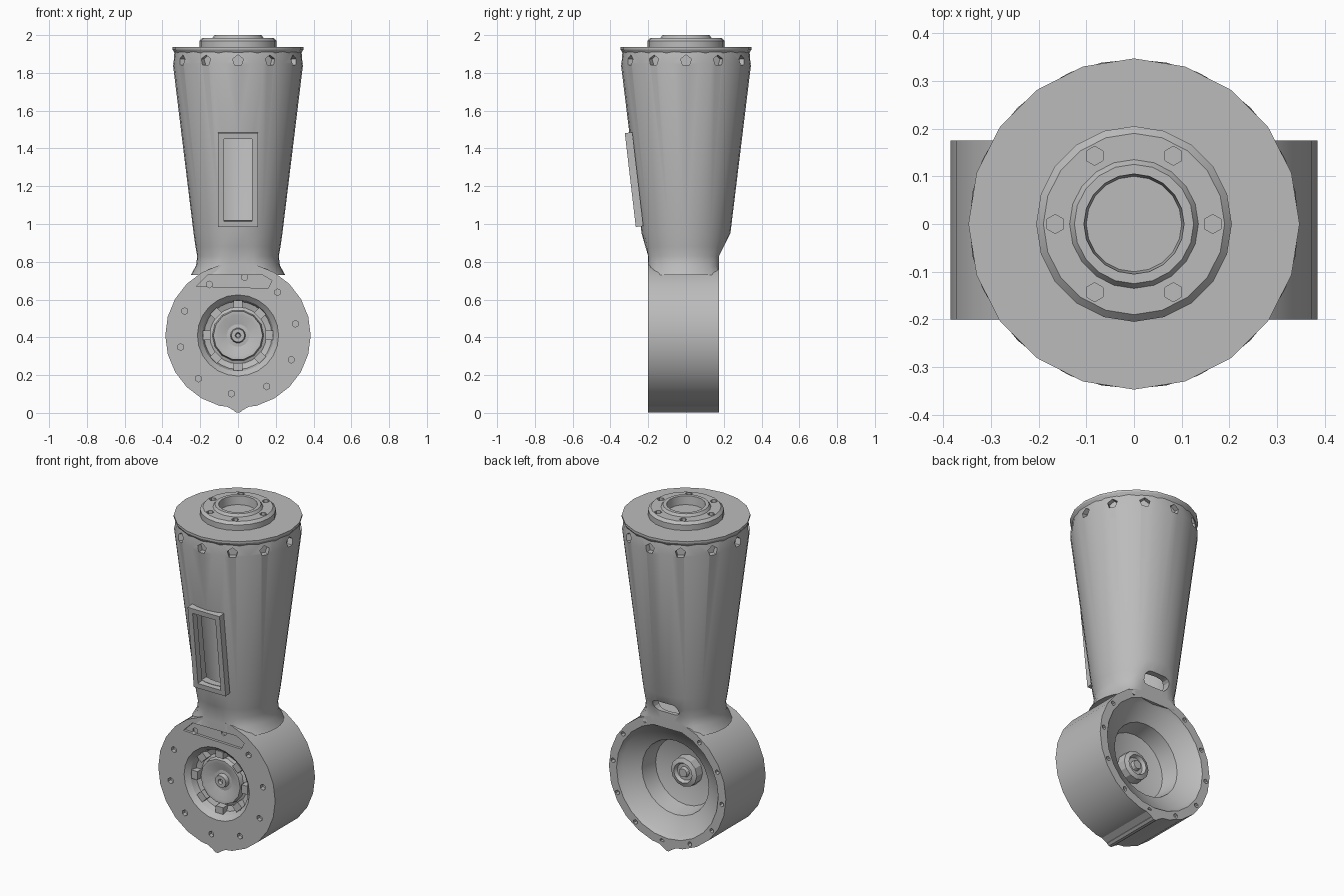
import bpy, bmesh
from math import sin, cos, pi, radians, atan2
from mathutils import Matrix, Vector

cube = bpy.data.objects.get("Cube")
if cube:
    bpy.data.objects.remove(cube, do_unlink=True)

grey = bpy.data.materials.new("warm_grey")
grey.use_nodes = True
COLOUR = (0.5, 0.5, 0.5, 1)
grey.diffuse_color = COLOUR
grey.node_tree.nodes["Principled BSDF"].inputs["Base Color"].default_value = COLOUR

SIDES = 24
HUB_Z = 0.41
FRONT, BACK = -0.2, 0.175
# lays a z-axis shape along y through the hub centre
ALONG_Y = Matrix.Translation((0, 0, HUB_Z)) @ Matrix.Rotation(-pi / 2, 4, "X")


def finish(name, bm, matrix=None, helper=False):
    if matrix:
        bm.transform(matrix)
    bmesh.ops.recalc_face_normals(bm, faces=bm.faces)
    mesh = bpy.data.meshes.new(name)
    bm.to_mesh(mesh)
    bm.free()
    mesh.materials.append(grey)
    ob = bpy.data.objects.new(name, mesh)
    bpy.context.collection.objects.link(ob)
    ob.hide_render = helper
    return ob


def loft(bm, rings):
    loops = [[bm.verts.new(p) for p in ring] for ring in rings]
    for a, b in zip(loops, loops[1:]):
        for i in range(len(a)):
            j = (i + 1) % len(a)
            bm.faces.new((a[i], a[j], b[j], b[i]))
    bm.faces.new(loops[0])
    bm.faces.new(loops[-1])


def circle(r, z, n=SIDES):
    return [Vector((r * cos(2 * pi * i / n), r * sin(2 * pi * i / n), z)) for i in range(n)]


def lathe(name, profile, matrix=None, n=SIDES, helper=False):
    bm = bmesh.new()
    loft(bm, [circle(r, z, n) for r, z in profile])
    return finish(name, bm, matrix, helper)


def prism(name, outline, y0, y1, helper=False):
    bm = bmesh.new()
    loft(bm, [[(x, y, z) for x, z in outline] for y in (y0, y1)])
    return finish(name, bm, None, helper)


def holes(name, spots, n=6):
    # many small drill cutters in one mesh: (location, direction, radius, length)
    bm = bmesh.new()
    for loc, axis, r, length in spots:
        rot = Vector(axis).to_track_quat("Z", "Y").to_matrix().to_4x4()
        bmesh.ops.create_cone(bm, cap_ends=True, segments=n, radius1=r, radius2=r,
                              depth=length, matrix=Matrix.Translation(loc) @ rot)
    return finish(name, bm, None, True)


def cut(target, *cutters):
    for c in cutters:
        mod = target.modifiers.new("cut", "BOOLEAN")
        mod.operation = "DIFFERENCE"
        mod.solver = "EXACT"
        mod.object = c
    bpy.context.view_layer.update()
    evaluated = target.evaluated_get(bpy.context.evaluated_depsgraph_get())
    mesh = bpy.data.meshes.new_from_object(evaluated)
    target.modifiers.clear()
    target.data = mesh
    for c in cutters:
        bpy.data.objects.remove(c, do_unlink=True)


def around(count, r, start=0.0):
    return [(r * cos(start + 2 * pi * i / count), r * sin(start + 2 * pi * i / count))
            for i in range(count)]


parts = []

# joint housing: front ring recess, outer drum, open back cavity
housing = lathe("joint_housing", [
    (0.13, -0.14), (0.15, -0.13), (0.18, -0.14), (0.19, -0.175), (0.215, FRONT),
    (0.385, FRONT), (0.385, BACK), (0.335, BACK), (0.315, 0.15), (0.22, 0.1),
    (0.2, 0.0), (0.1, -0.03)], ALONG_Y)
pocket = prism("pocket_cutter", [(-0.22, 0.67), (0.16, 0.66), (0.18, 0.7), (0.13, 0.73), (-0.16, 0.73)],
               FRONT - 0.05, FRONT + 0.015, True)
spots = [((x, FRONT, HUB_Z + z), (0, 1, 0), 0.018, 0.05) for x, z in around(10, 0.31, 0.2)]
spots += [((x, BACK, HUB_Z + z), (0, 1, 0), 0.014, 0.05) for x, z in around(12, 0.36, 0.1)]
cut(housing, pocket, holes("bolt_cutters", spots))
parts.append(housing)

# front hub with its centre screw, back hub boss
parts.append(lathe("front_hub", [(0.145, -0.1), (0.13, -0.165), (0.11, -0.165), (0.06, -0.14),
                                 (0.04, -0.14), (0.035, -0.165), (0.015, -0.165), (0.01, -0.15)], ALONG_Y, 14))
parts.append(lathe("back_hub", [(0.09, -0.05), (0.085, 0.02), (0.06, 0.03), (0.05, 0.01),
                                (0.03, 0.01), (0.025, 0.03)], ALONG_Y, 12))
# clamp blocks around the front recess
bm = bmesh.new()
for i in range(8):
    turn = Matrix.Rotation(2 * pi * i / 8, 4, "Z")
    bmesh.ops.create_cube(bm, size=1, matrix=turn @ Matrix.Translation((0.165, 0, -0.15))
                          @ Matrix.Diagonal((0.04, 0.05, 0.05, 1)))
parts.append(finish("recess_blocks", bm, ALONG_Y))

# small rib along the bottom of the drum
parts.append(lathe("bottom_rib", [(0.028, FRONT), (0.028, BACK)],
                   Matrix.Translation((0, 0, 0.028 - HUB_Z)) @ ALONG_Y, 10))
parts.append(prism("rib_web", [(-0.09, 0.05), (-0.02, 0.012), (0.02, 0.012), (0.09, 0.05)], FRONT, BACK))


# tapered arm, flattened front and back where it meets the drum
def arm_ring(r, z, front, back):
    return [Vector((p.x, min(max(p.y, front), back), z)) for p in circle(r, z, 32)]


bm = bmesh.new()
loft(bm, [arm_ring(0.25, 0.73, FRONT, BACK), arm_ring(0.222, 0.78, FRONT, BACK),
          arm_ring(0.216, 0.83, FRONT, BACK), arm_ring(0.225, 0.88, -0.215, 0.2),
          arm_ring(0.235, 0.95, -0.24, 0.24), arm_ring(0.345, 1.85, -1, 1),
          arm_ring(0.335, 1.915, -1, 1)])
arm = finish("tapered_arm", bm)
hollow = lathe("hollow_cutter", [(0.15, 0.81), (0.19, 0.95), (0.3, 1.85)], None, 32, True)
window = prism("window_cutter", [(-0.08, 1.02), (0.08, 1.02), (0.08, 1.46), (-0.08, 1.46)], -0.5, -0.05, True)
slot = prism("slot_cutter", [(sx * 0.05 + 0.035 * cos(a), 0.86 + 0.035 * sin(a))
                             for sx, base in ((1, -pi / 2), (-1, pi / 2))
                             for a in [base + pi * k / 6 for k in range(7)]], 0.05, 0.4, True)
spots = [((x, y, 1.865), (x, y, 0), 0.03, 0.07) for x, y in around(12, 0.345, pi / 2)]
cut(arm, hollow, window, slot, holes("collar_cutters", spots, 5))
parts.append(arm)

# tilted frame around the window
tilt = Matrix.Translation((0, -0.275, 1.235)) @ Matrix.Rotation(atan2(0.055, 0.47), 4, "X")
bm = bmesh.new()
for x, z, w, h in ((-0.09, 0, 0.03, 0.5), (0.09, 0, 0.03, 0.5), (0, 0.235, 0.2, 0.03), (0, -0.235, 0.2, 0.03)):
    bmesh.ops.create_cube(bm, size=1, matrix=Matrix.Translation((x, 0, z)) @ Matrix.Diagonal((w, 0.04, h, 1)))
parts.append(finish("window_frame", bm, tilt))

# top flange plate and raised ring with a round socket
parts.append(lathe("top_flange", [(0.335, 1.905), (0.347, 1.925), (0.347, 1.937)], None, 20))
ring = lathe("top_ring", [(0.205, 1.93), (0.205, 1.97), (0.19, 1.985), (0.135, 1.985), (0.125, 2.0),
                          (0.105, 2.0), (0.1, 1.95)], None, 20)
cut(ring, holes("ring_cutters", [((x, y, 1.985), (0, 0, 1), 0.02, 0.05) for x, y in around(6, 0.165)]))
parts.append(ring)

# smooth the rounded sides, keep edges sharp
bpy.ops.object.select_all(action="DESELECT")
for ob in parts:
    ob.select_set(True)
bpy.context.view_layer.objects.active = housing
bpy.ops.object.shade_smooth_by_angle(angle=radians(28))
